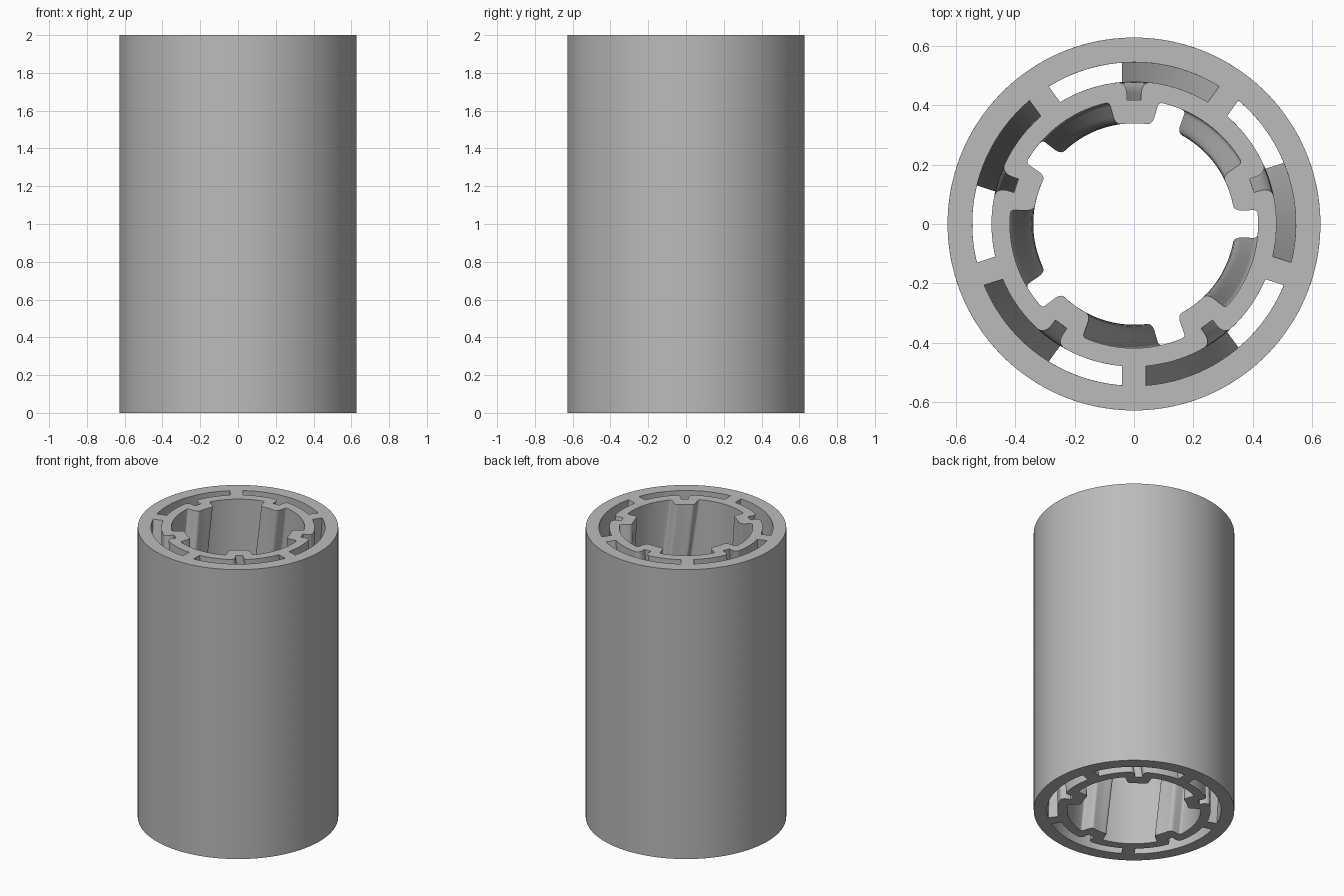
import bpy, bmesh
from math import radians, degrees, asin, sin, cos
from mathutils import Vector

cube = bpy.data.objects.get("Cube")
if cube:
    bpy.data.objects.remove(cube)

HEIGHT, TWIST, LAYERS, SECTORS = 2.0, radians(36), 36, 5
R_OUT, R_SLOT, R_RING, R_BORE, R_TIP = 0.628, 0.545, 0.48, 0.418, 0.34
SPOKE_HALF = 0.04


def polar(r, deg):
    return Vector((r * cos(radians(deg)), r * sin(radians(deg))))


def arc(r, a, b, n):
    """Unrounded points along an arc, as (radius, angle, rounding)."""
    return [(r, a + (b - a) * i / n, 0) for i in range(n + 1)]


def rounded(points, steps=5):
    """Turn polar points into a closed 2D loop, softening marked corners."""
    flat = [polar(r, a) for r, a, _ in points]
    loop = []
    for i, p in enumerate(flat):
        cut = points[i][2]
        if not cut:
            loop.append(p)
            continue
        u, v = flat[i - 1] - p, flat[(i + 1) % len(flat)] - p
        start = p + u.normalized() * min(cut, u.length * 0.48)
        end = p + v.normalized() * min(cut, v.length * 0.48)
        for k in range(steps + 1):
            t = k / steps
            loop.append(start * (1 - t) ** 2 + p * 2 * t * (1 - t) + end * t * t)
    return loop


def mirrored(half):
    """Complete a half profile about the middle of a sector."""
    return [(r, -a, f) for r, a, f in reversed(half)] + half


# Bore outline with inward ribs
bore = []
rib = mirrored([(R_TIP, 4, 0), (R_TIP, 10.5, 0.03), (R_BORE, 11.5, 0.015)])
for k in range(SECTORS):
    c = 90 + 72 * k
    bore += [(r, c + a, f) for r, a, f in rib]
    bore += arc(R_BORE, c + 15, c + 57, 12)
loops = [rounded(arc(R_OUT, 0, 357.5, 143)), rounded(bore)]

# Curved slots, each with a channel running into the rib behind it
edge_out = 36 - degrees(asin(SPOKE_HALF / R_SLOT))
edge_in = 36 - degrees(asin(SPOKE_HALF / R_RING))
inner = mirrored([(R_BORE, 3.3, 0), (0.457, 3.1, 0.02), (R_RING, 5, 0.02)]
                 + arc(R_RING, 9, edge_in, 8))
slot = inner + arc(R_SLOT, edge_out, -edge_out, 20)
for k in range(SECTORS):
    loops.append(rounded([(r, 90 + 72 * k + a, f) for r, a, f in slot]))

# Twisted extrusion of every outline
bm = bmesh.new()
cap_edges = [[], []]
for loop in loops:
    rows = []
    for j in range(LAYERS + 1):
        t = j / LAYERS
        turn = TWIST * (1 - t)
        ca, sa = cos(turn), sin(turn)
        rows.append([bm.verts.new((p.x * ca - p.y * sa, p.x * sa + p.y * ca, HEIGHT * t))
                     for p in loop])
    n = len(loop)
    for low, high in zip(rows, rows[1:]):
        for i in range(n):
            m = (i + 1) % n
            bm.faces.new((low[i], low[m], high[m], high[i]))
    for edges, row in zip(cap_edges, (rows[0], rows[-1])):
        edges += [bm.edges.get((row[i], row[(i + 1) % n])) for i in range(n)]

# Flat end faces
for edges, z in zip(cap_edges, (-1, 1)):
    bmesh.ops.triangle_fill(bm, use_beauty=True, edges=edges, normal=(0, 0, z))
bmesh.ops.recalc_face_normals(bm, faces=bm.faces[:])

mesh = bpy.data.meshes.new("twisted_sleeve")
bm.to_mesh(mesh)
bm.free()
sleeve = bpy.data.objects.new("twisted_sleeve", mesh)
bpy.context.collection.objects.link(sleeve)

# Plain grey material
grey = bpy.data.materials.new("plain_grey")
grey.use_nodes = True
colour = (0.5, 0.5, 0.5, 1)
grey.diffuse_color = colour
grey.node_tree.nodes["Principled BSDF"].inputs["Base Color"].default_value = colour
mesh.materials.append(grey)

bpy.context.view_layer.objects.active = sleeve
sleeve.select_set(True)
bpy.ops.object.shade_smooth_by_angle(angle=radians(30))
